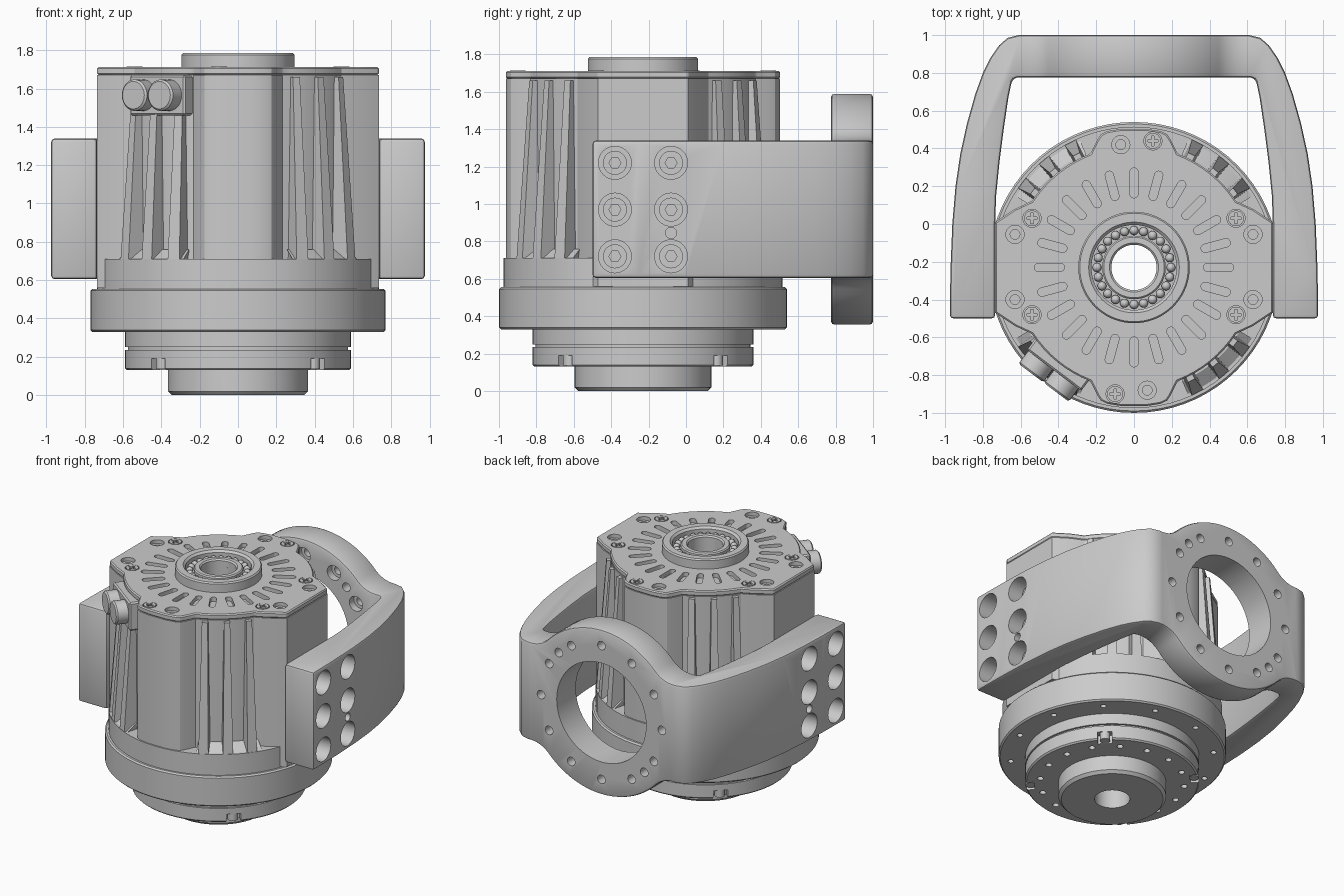
import bpy, bmesh
from math import sin, cos, pi, radians, atan2, hypot
from mathutils import Matrix, Vector

if "Cube" in bpy.data.objects:
    bpy.data.objects.remove(bpy.data.objects["Cube"])

CY = -0.23                                    # y of the motor axis
AXIS = Matrix.Translation((0, CY, 0))
ALONG_X = Matrix(((0, 0, 1, 0), (1, 0, 0, 0), (0, 1, 0, 0), (0, 0, 0, 1)))   # (y, z, x)
ALONG_Y = Matrix.Rotation(pi / 2, 4, 'X')     # (x, z, -y)


def spin(deg):
    return AXIS @ Matrix.Rotation(radians(deg), 4, 'Z')


def circle(r, n=32, cx=0, cy=0):
    return [(cx + r * cos(2 * pi * i / n), cy + r * sin(2 * pi * i / n)) for i in range(n)]


def arc(r, a0, a1, n, cx=0, cy=0):
    return [(cx + r * cos(radians(a0 + (a1 - a0) * i / n)),
             cy + r * sin(radians(a0 + (a1 - a0) * i / n))) for i in range(n + 1)]


def rect(x0, x1, y0, y1):
    return [(x0, y0), (x1, y0), (x1, y1), (x0, y1)]


def loft(bm, low, high, z0, z1, mat=AXIS):
    a = [bm.verts.new(mat @ Vector((x, y, z0))) for x, y in low]
    b = [bm.verts.new(mat @ Vector((x, y, z1))) for x, y in high]
    bm.faces.new(a[::-1])
    bm.faces.new(b)
    for i in range(len(a)):
        j = (i + 1) % len(a)
        bm.faces.new((a[i], a[j], b[j], b[i]))


def make(name, bm):
    bmesh.ops.recalc_face_normals(bm, faces=bm.faces)
    me = bpy.data.meshes.new(name)
    bm.to_mesh(me)
    bm.free()
    ob = bpy.data.objects.new(name, me)
    bpy.context.collection.objects.link(ob)
    return ob


def prisms(name, items):
    """items: (points, z0, z1[, matrix])"""
    bm = bmesh.new()
    for pts, *rest in items:
        loft(bm, pts, pts, *rest)
    return make(name, bm)


def lathe(name, prof, n=72):
    bm = bmesh.new()
    rings = [[bm.verts.new((r * cos(2 * pi * i / n), CY + r * sin(2 * pi * i / n), z))
              for i in range(n)] for r, z in prof]
    for k in range(len(prof)):
        a, b = rings[k], rings[(k + 1) % len(prof)]
        for i in range(n):
            j = (i + 1) % n
            bm.faces.new((a[i], a[j], b[j], b[i]))
    return make(name, bm)


def apply(ob):
    dg = bpy.context.evaluated_depsgraph_get()
    me = bpy.data.meshes.new_from_object(ob.evaluated_get(dg))
    ob.modifiers.clear()
    ob.data = me


def boolean(ob, items, op='DIFFERENCE'):
    cutter = prisms('cutter', items)
    m = ob.modifiers.new('cut', 'BOOLEAN')
    m.operation, m.object, m.solver = op, cutter, 'EXACT'
    apply(ob)
    bpy.data.objects.remove(cutter)


def bevel(ob, w, seg=2):
    m = ob.modifiers.new('bevel', 'BEVEL')
    m.width, m.segments, m.limit_method, m.angle_limit = w, seg, 'ANGLE', radians(40)
    apply(ob)


B = 0.12  # bore radius
# Output hub, notched ring and flange at the bottom
lathe('output_hub', [(B, 0), (.345, 0), (.365, .02), (.365, .13), (B, .13)])
ring = lathe('output_ring', [(B, .13), (.58, .13), (.59, .14), (.59, .235), (.575, .235),
                             (.575, .25), (.59, .25), (.59, .33), (B, .33)])
boolean(ring, [(rect(.53, .64, -.05, .05), .1, .19, spin(45 + 90 * k)) for k in range(4)])
boolean(ring, [(circle(.022, 14, .49), .1, .17, spin(11.25 + 22.5 * k)) for k in range(16)])
prisms('notch_screws', [(circle(.035, 16, .555), .137, .2, spin(45 + 90 * k)) for k in range(4)])
flange = lathe('flange', [(B, .33), (.76, .33), (.77, .34), (.77, .545), (.76, .555), (B, .555)])
boolean(flange, [(circle(.02, 14, .69), .3, .36, spin(15 + 30 * k)) for k in range(12)])

# Housing: clipped round base, lobed core
base = [(max(-.735, min(.735, x)), y) for x, y in circle(.745, 72)]
housing_base = prisms('housing_base', [(base, .555, .71)])
quarter = [(.735, .24), (.63, .31)] + arc(.645, 33, 69, 8) + [(.195, .675), (.175, .705), (.14, .722)]
mirrored = [(-x, y) for x, y in quarter[::-1]]
half = quarter + [(.07, .733), (-.07, .733)] + mirrored
lobed = half + [(x, -y) for x, y in half[::-1]]
core = prisms('housing_core', [(lobed, .56, 1.67)])
for ob in (housing_base, core):
    boolean(ob, [(circle(B, 48), .4, 2)])

# Tapered cooling ribs in the four corner pockets, with a sloped foot
bm = bmesh.new()
for q in range(4):
    for a in (27, 40, 53):
        ang = a if q % 2 else 90 - a
        loft(bm, rect(.6, .742, -.034, .034), rect(.6, .672, -.02, .02), .70, 1.66, spin(90 * q + ang))
    foot = [0, 0]
    foot[0] = arc(.6, 29, 61, 8) + arc(.735, 63, 27, 8)
    foot[1] = arc(.6, 29, 61, 8) + arc(.655, 63, 27, 8)
    if q % 2 == 0:
        rot = 90 * q + 4
    else:
        rot = 90 * q - 4
    loft(bm, foot[0], foot[1], .705, .76, spin(rot))
make('cooling_ribs', bm)

# Top cover with radial vent slots and fixing holes
cover = prisms('top_cover', [(lobed, 1.67, 1.712)])
bevel(cover, .008, 1)
slot = arc(.022, 90, 270, 8, .39) + arc(.022, -90, 90, 8, .505)
boolean(cover, [(slot, 1.68, 1.8, spin(15 * k)) for k in range(24)])
holes = [(.63, .175), (.63, -.17), (-.63, .175), (-.63, -.17), (-.07, .65), (.07, -.65)]
screws = [(.54, .26), (.54, -.25), (-.54, .26), (-.54, -.25), (.1, .67), (-.1, -.67)]
boolean(cover, [(circle(.048, 24, *p), 1.685, 1.8) for p in holes + screws] + [(circle(B, 48), 1.5, 1.9)])
boolean(cover, [(circle(.026, 16, *p), 1.5, 1.8) for p in holes])
boolean(core, [(circle(.026, 16, *p), 1.55, 1.8) for p in holes])
heads = prisms('cover_screws', [(circle(.042, 24, *p), 1.68, 1.714) for p in screws])
w, l = .007, .027
cross = [(l, -w), (l, w), (w, w), (w, l), (-w, l), (-w, w),
         (-l, w), (-l, -w), (-w, -w), (-w, -l), (w, -l), (w, -w)]
boolean(heads, [([(x + px, y + py) for x, y in cross], 1.7, 1.8) for px, py in screws])

# Collar, inner race and bearing balls
lathe('bearing_collar', [(.225, 1.70), (.295, 1.70), (.295, 1.775), (.287, 1.785), (.24, 1.785), (.225, 1.77)])
lathe('inner_race', [(B, 1.70), (.168, 1.70), (.168, 1.76), (.16, 1.768), (.13, 1.768), (B, 1.758)])
bm = bmesh.new()
for k in range(24):
    bmesh.ops.create_uvsphere(bm, u_segments=12, v_segments=8, radius=.024,
                              matrix=spin(15 * k) @ Matrix.Translation((.196, 0, 1.735)))
make('bearing_balls', bm)

# Cable connector block with two round plugs
side = spin(233)
block = prisms('connector_block', [(rect(.58, .69, -.19, .17), 1.46, 1.67, side)])
bevel(block, .01, 1)
plugs = prisms('connector_plugs', [(circle(.082, 28, y, 1.565), .66, .775, side @ ALONG_X) for y in (-.1, .07)])
bevel(plugs, .01, 1)

# U-shaped bracket: plan outline crossed with its rear elevation
ZC, HALF, R, F = .972, .367, .617, .2
outer = [(.975, -.5), (.972, -.25), (.962, 0), (.945, .2), (.92, .37), (.885, .53), (.84, .69),
         (.80, .80), (.76, .88), (.715, .945), (.67, .985), (.61, 1)]
inner = [(.62, .775), (.645, .765), (.665, .67), (.69, .5), (.712, .33), (.73, .15), (.735, 0), (.735, -.5)]
right = inner[::-1]
plan = ([(-x, y) for x, y in inner[::-1]] + inner + outer + [(-x, y) for x, y in outer[::-1]])
bracket = prisms('bracket', [(plan, .3, 1.65, Matrix())])
fz = HALF + F
fx = ((R + F) ** 2 - fz ** 2) ** .5
t = atan2(fz, fx) * 180 / pi
q1 = [(1.2, HALF)] + arc(F, 270, 180 + t, 8, fx, fz) + arc(R, t, 90, 12)[1:]
top = q1 + [(-x, z) for x, z in q1[-2::-1]]
elev = [(x, z + ZC) for x, z in top] + [(x, ZC - z) for x, z in top[::-1]]
boolean(bracket, [(elev, -1.3, 1.3, ALONG_Y)], 'INTERSECT')
bevel(bracket, .018, 2)

# Rear mounting opening with its bolt circle
boolean(bracket, [(circle(.37, 56, 0, ZC), -1.2, -.6, ALONG_Y)])
bolts = [(.5 * cos(radians(a)), ZC + .5 * sin(radians(a))) for a in [30 * k for k in range(12)] + [45, 225]]
boolean(bracket, [(circle(.032, 16, *p), -1.2, -.6, ALONG_Y) for p in bolts])
boolean(bracket, [(circle(.055, 20, *p), -.83, -.6, ALONG_Y) for p in bolts[:12]])

# Counterbored arm holes and their socket screws
arm = [(y, z) for y in (-.38, -.08) for z in (.72, .97, 1.22)]
cuts, bolt_heads, sockets = [], [], []
for s in (1, -1):
    span = lambda a, b: (a, b) if s > 0 else (-b, -a)
    for p in arm:
        cuts.append((circle(.088, 32, *p), *span(.80, 1.2), ALONG_X))
        bolt_heads.append((circle(.064, 28, *p), *span(.74, .87), ALONG_X))
        sockets.append((circle(.032, 6, *p), *span(.82, 1), ALONG_X))
    cuts.append((circle(.03, 16, -.08, .845), *span(.76, 1.2), ALONG_X))
boolean(bracket, cuts)
arm_screws = prisms('arm_screws', bolt_heads)
boolean(arm_screws, sockets)

# Smooth curved faces, keep edges sharp
bpy.ops.object.select_all(action='DESELECT')
for ob in bpy.data.objects:
    ob.select_set(True)
bpy.context.view_layer.objects.active = bracket
bpy.ops.object.shade_smooth_by_angle(angle=radians(28))
